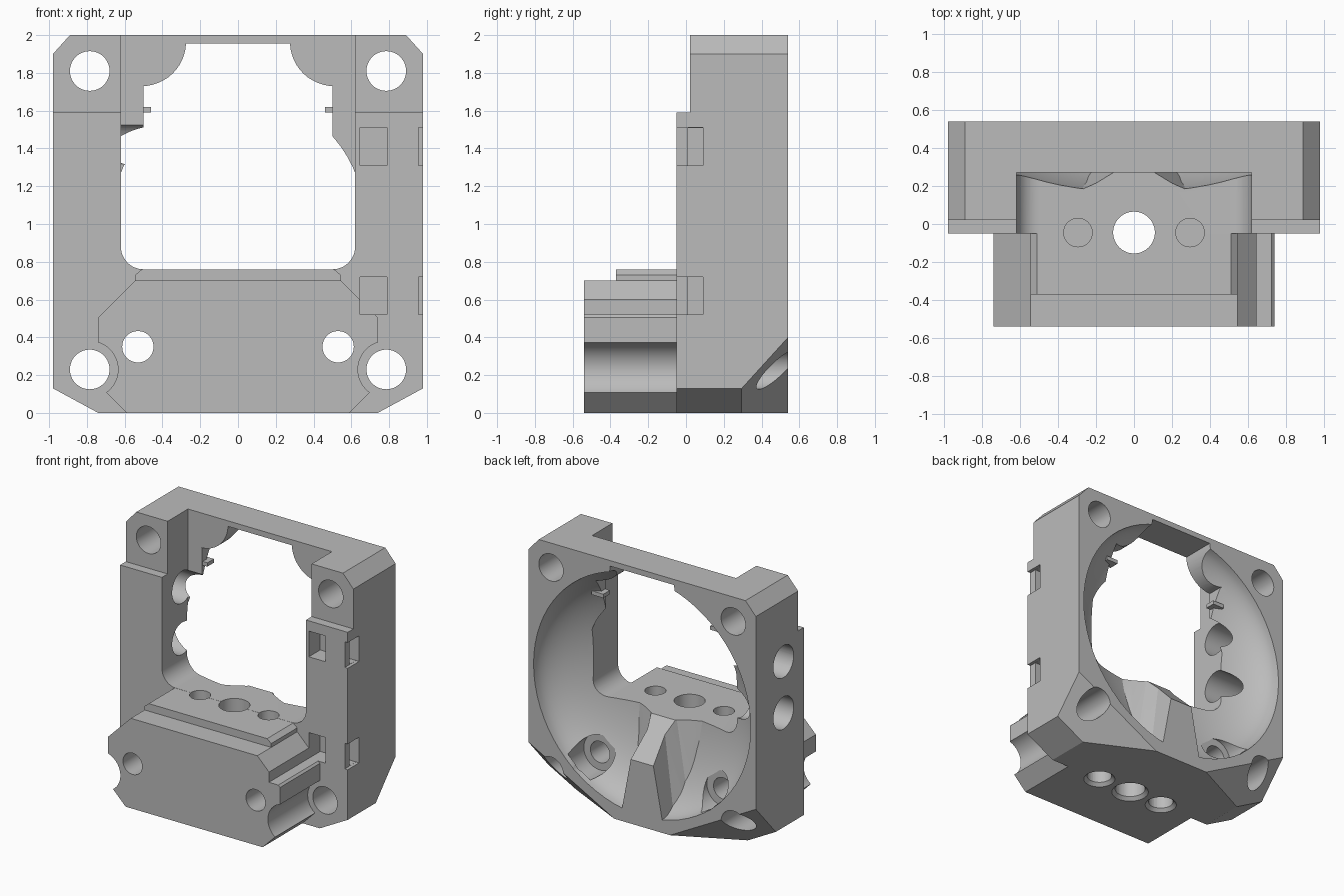
import bpy, bmesh, math
from mathutils import Vector, Matrix

if "Cube" in bpy.data.objects:
    bpy.data.objects.remove(bpy.data.objects["Cube"])

grey = bpy.data.materials.new("mid_grey")
grey.use_nodes = True
grey.diffuse_color = (0.5, 0.5, 0.5, 1)
grey.node_tree.nodes["Principled BSDF"].inputs["Base Color"].default_value = (0.5, 0.5, 0.5, 1)


def from_bmesh(name, bm):
    bmesh.ops.recalc_face_normals(bm, faces=bm.faces)
    mesh = bpy.data.meshes.new(name)
    bm.to_mesh(mesh)
    bm.free()
    mesh.materials.append(grey)
    ob = bpy.data.objects.new(name, mesh)
    bpy.context.collection.objects.link(ob)
    return ob


def box(name, x, y, z):
    bm = bmesh.new()
    bmesh.ops.create_cube(bm, size=1)
    for v in bm.verts:
        v.co = [r[0] + (c + 0.5) * (r[1] - r[0]) for c, r in zip(v.co, (x, y, z))]
    return from_bmesh(name, bm)


def mirrored(half):
    """Close a right-hand (x, z) outline with its left-hand copy."""
    return half + [(-x, z) for x, z in reversed(half)]


def prism(name, outline, y0, y1):
    """Extrude an (x, z) outline along y."""
    bm = bmesh.new()
    face = bm.faces.new([bm.verts.new((x, y0, z)) for x, z in outline])
    ext = bmesh.ops.extrude_face_region(bm, geom=[face])
    verts = [g for g in ext["geom"] if isinstance(g, bmesh.types.BMVert)]
    bmesh.ops.translate(bm, verts=verts, vec=(0, y1 - y0, 0))
    return from_bmesh(name, bm)


def rod(start, end, r, r2=None):
    """Round cutter between two points."""
    a, b = Vector(start), Vector(end)
    bm = bmesh.new()
    turn = (b - a).to_track_quat("Z", "Y").to_matrix().to_4x4()
    bmesh.ops.create_cone(bm, cap_ends=True, segments=48, radius1=r, radius2=r2 or r,
                          depth=(b - a).length, matrix=Matrix.Translation((a + b) / 2) @ turn)
    return from_bmesh("hole_cutter", bm)


def boolean(target, tool, op="DIFFERENCE"):
    mod = target.modifiers.new("cut", "BOOLEAN")
    mod.operation, mod.solver, mod.object = op, "EXACT", tool
    bpy.context.view_layer.objects.active = target
    bpy.ops.object.modifier_apply(modifier=mod.name)
    bpy.data.objects.remove(tool)


def arc(cx, cz, r, start, end, n=12):
    steps = [math.radians(start + (end - start) * i / n) for i in range(n + 1)]
    return [(cx + r * math.cos(t), cz + r * math.sin(t)) for t in steps]


# Frame body with chamfered outline
frame = prism("frame", mirrored([(0.74, 0), (0.98, 0.13), (0.98, 1.9), (0.89, 2)]), -0.05, 0.54)

# Sloped rear lower corners
bm = bmesh.new()
bm.from_mesh(frame.data)
for s in (-1, 1):
    cut = bmesh.ops.bisect_plane(bm, geom=bm.verts[:] + bm.edges[:] + bm.faces[:], dist=1e-5,
                                 plane_co=(s * 0.98, 0.295, 0.13),
                                 plane_no=(s * 0.54, 1.1, -1), clear_outer=True)
    edges = [g for g in cut["geom_cut"] if isinstance(g, bmesh.types.BMEdge)]
    bmesh.ops.holes_fill(bm, edges=edges)
bmesh.ops.recalc_face_normals(bm, faces=bm.faces)
bm.to_mesh(frame.data)
bm.free()

# Step in the upper front, and the open front slot with rounded lower corners
boolean(frame, box("step_cutter", (-2, 2), (-1, 0.02), (1.59, 3)))
slot = mirrored(arc(0.5, 0.88, 0.12, -90, 0) + [(0.62, 2.2)])
boolean(frame, prism("slot_cutter", slot, -0.3, 0.27))

# Rear bowl, leaving a flared ridge in the lower middle
bm = bmesh.new()
bmesh.ops.create_uvsphere(bm, u_segments=72, v_segments=36, radius=1)
bmesh.ops.scale(bm, verts=bm.verts, vec=(0.935, 0.935, 0.387))
bmesh.ops.rotate(bm, verts=bm.verts, matrix=Matrix.Rotation(math.pi / 2, 3, "X"))
bmesh.ops.translate(bm, verts=bm.verts, vec=(0, 0.54, 1.02))
bowl = from_bmesh("bowl_cutter", bm)

top_half = [(0.37, 0.13), (0.28, 0.18), (0.2, 0.215), (0.11, 0.27), (0.06, 0.36), (0.04, 1)]
low_half = [(0.6, 0.13), (0.48, 0.18), (0.38, 0.24), (0.27, 0.32), (0.2, 0.42), (0.16, 1)]
bm = bmesh.new()
rings = []
for half, z in ((low_half, 0), (top_half, 0.76)):
    ring = [bm.verts.new((x, y, z)) for x, y in mirrored(half)]
    bm.faces.new(ring)
    rings.append(ring)
for i in range(len(ring)):
    bm.faces.new((rings[0][i - 1], rings[0][i], rings[1][i], rings[1][i - 1]))
cut = bmesh.ops.bisect_plane(bm, geom=bm.verts[:] + bm.edges[:] + bm.faces[:],
                             plane_co=(0, 0.54, 0.5), plane_no=(0, 1, 1), clear_outer=True)
bmesh.ops.holes_fill(bm, edges=[e for e in bm.edges if e.is_boundary])
bmesh.ops.triangulate(bm, faces=bm.faces)
boolean(bowl, from_bmesh("ridge", bm))
boolean(frame, bowl)

# Upper window with rounded shoulders
window = mirrored([(0.5, 1.2), (0.5, 1.73)] + arc(0.51, 1.965, 0.235, -90, -178))
boolean(frame, prism("window_cutter", window, 0.2, 0.7))

# Front block with a stepped top and round reliefs beside the lower holes
block = prism("front_block", mirrored([(0.59, 0), (0.74, 0.15), (0.74, 0.505), (0.545, 0.7)]), -0.54, -0.02)
for s in (-1, 1):
    boolean(block, rod((s * 0.785, -0.7, 0.23), (s * 0.785, 0.1, 0.23), 0.15))
ledge = prism("ledge", mirrored([(0.545, 0.65), (0.545, 0.73), (0.51, 0.759)]), -0.37, -0.02)
boolean(block, ledge, "UNION")
boolean(frame, block, "UNION")

for s in (-1, 1):
    # Corner holes
    for z in (0.23, 1.81):
        boolean(frame, rod((s * 0.785, -0.7, z), (s * 0.785, 0.7, z), 0.105))
    # Block through-holes with rear counterbores
    boolean(frame, rod((s * 0.53, -0.7, 0.35), (s * 0.53, 0.6, 0.35), 0.083))
    boolean(frame, rod((s * 0.53, 0.3, 0.35), (s * 0.53, 0.5, 0.35), 0.14))
    # Blind vertical holes from above and below
    boolean(frame, rod((s * 0.295, -0.045, 0.55), (s * 0.295, -0.045, 0.9), 0.075))
    boolean(frame, rod((s * 0.295, -0.045, -0.1), (s * 0.295, -0.045, 0.4), 0.09))
    boolean(frame, rod((s * 0.295, -0.045, -0.01), (s * 0.295, -0.045, 0.03), 0.125, 0.085))

# Central vertical hole with a lower chamfer
boolean(frame, rod((0, -0.045, -0.1), (0, -0.045, 0.9), 0.11))
boolean(frame, rod((0, -0.045, -0.01), (0, -0.045, 0.03), 0.145, 0.105))

# Side holes in one wall
for z in (1.02, 1.42):
    boolean(frame, rod((-1.1, 0.2, z), (-0.45, 0.2, z), 0.125))

# Strap channels around the other front edge
for z, front in ((0.52, -0.7), (1.31, -0.1)):
    span = (z, z + 0.2)
    boolean(frame, box("pocket_cutter", (0.645, 0.79), (front, 0.09), span))
    boolean(frame, box("edge_cutter", (0.955, 1.1), (-0.1, 0.09), span))
    boolean(frame, box("link_cutter", (0.7, 1.1), (0.01, 0.089), (z + 0.001, z + 0.199)))

# Small inner tabs
for name, s in (("left_tab", 1), ("right_tab", -1)):
    xs = sorted((s * 0.46, s * 0.56))
    box(name, xs, (0.28, 0.36), (1.59, 1.62))

for ob in bpy.data.objects:
    if ob.type == "MESH":
        bpy.ops.object.select_all(action="DESELECT")
        ob.select_set(True)
        bpy.context.view_layer.objects.active = ob
        bpy.ops.object.shade_smooth_by_angle(angle=math.radians(28))
